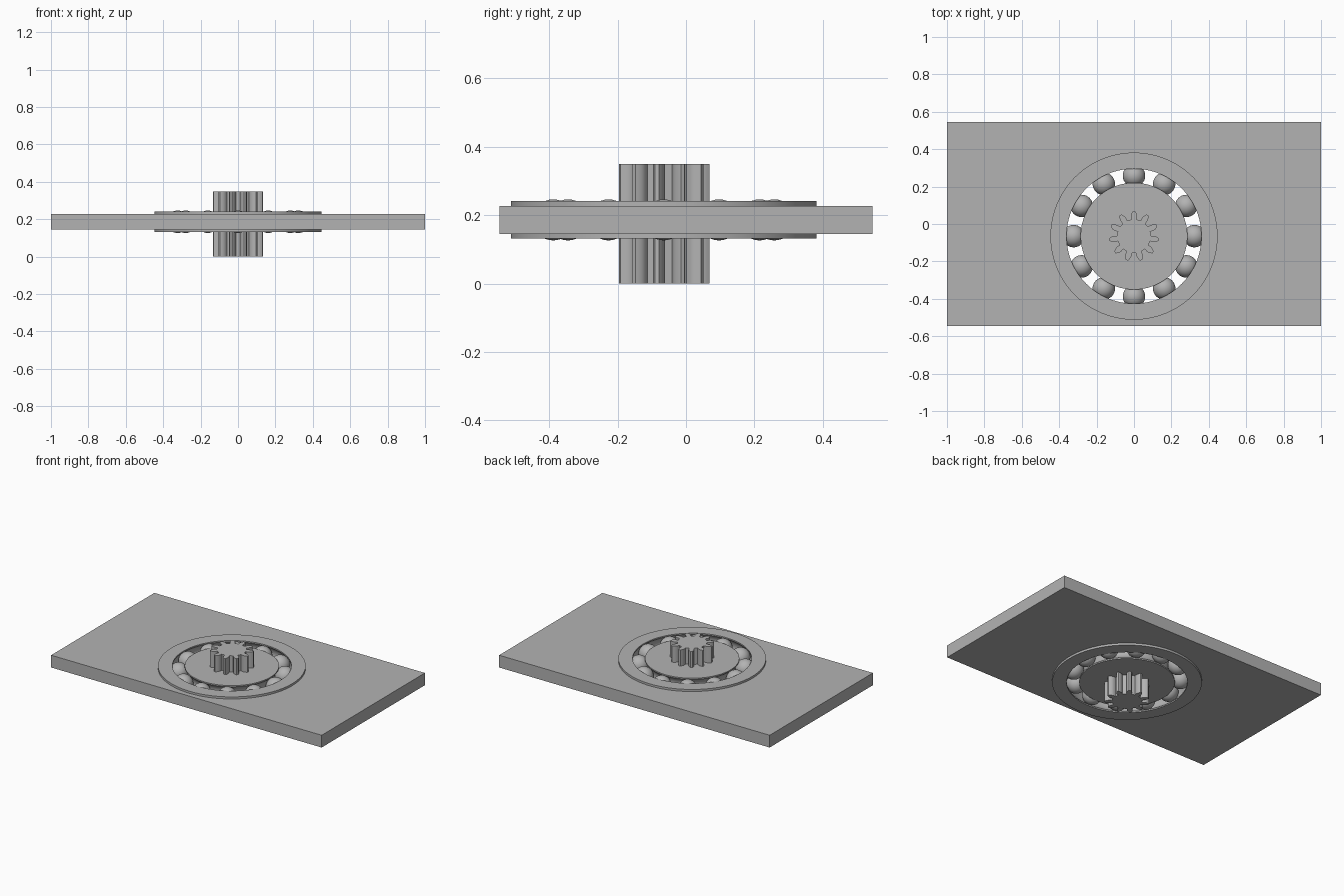
import bpy, bmesh
from math import pi, sin, cos, tan, acos, asin, radians

if "Cube" in bpy.data.objects:
    bpy.data.objects.remove(bpy.data.objects["Cube"])

CENTRE = (0, -0.065)      # bearing axis
MID = 0.186               # mid height of plate and bearing
HALF = 0.055              # half height of the races
ORBIT, BALL = 0.323, 0.06
GAP = 0.0375              # half the space between the races

steel = bpy.data.materials.new("grey steel")
steel.use_nodes = True
steel.diffuse_color = (0.45, 0.45, 0.45, 1)
steel.node_tree.nodes["Principled BSDF"].inputs["Base Color"].default_value = (0.45, 0.45, 0.45, 1)


def finish(obj, name, smooth=True):
    obj.name = obj.data.name = name
    obj.data.materials.clear()
    obj.data.materials.append(steel)
    bpy.ops.object.select_all(action='DESELECT')
    obj.select_set(True)
    bpy.context.view_layer.objects.active = obj
    if smooth:
        bpy.ops.object.shade_smooth_by_angle(angle=radians(30))
    return obj


def from_bmesh(bm, name, location):
    bmesh.ops.recalc_face_normals(bm, faces=bm.faces)
    mesh = bpy.data.meshes.new(name)
    bm.to_mesh(mesh)
    bm.free()
    obj = bpy.data.objects.new(name, mesh)
    obj.location = location
    bpy.context.collection.objects.link(obj)
    return finish(obj, name)


def lathe(name, profile, closed):
    """Spin a (radius, height) profile around the bearing axis."""
    bm = bmesh.new()
    verts = [bm.verts.new((r, 0, z)) for r, z in profile]
    edges = [bm.edges.new(pair) for pair in zip(verts, verts[1:])]
    if closed:
        edges.append(bm.edges.new((verts[-1], verts[0])))
    bmesh.ops.spin(bm, geom=verts + edges, axis=(0, 0, 1), cent=(0, 0, 0),
                   angle=2 * pi, steps=96, use_merge=True)
    bmesh.ops.remove_doubles(bm, verts=bm.verts, dist=1e-5)
    return from_bmesh(bm, name, (*CENTRE, MID))


def groove(side):
    """Race profile from top to bottom, with an arc that cradles the balls."""
    reach = acos(GAP / BALL)
    arc = [(reach * (1 - i / 6)) for i in range(13)]
    edge = ORBIT + side * GAP
    return ([(edge, HALF)]
            + [(ORBIT + side * BALL * cos(a), BALL * sin(a)) for a in arc]
            + [(edge, -HALF)])


# Mounting plate with a round bore
bpy.ops.mesh.primitive_cube_add(size=1, location=(0, 0, MID))
plate = bpy.context.object
plate.scale = (2, 1.09, 0.082)
bpy.ops.object.transform_apply(location=False, rotation=False, scale=True)
bpy.ops.mesh.primitive_cylinder_add(vertices=96, radius=0.44, depth=1, location=(*CENTRE, MID))
cutter = bpy.context.object
cutter.hide_render = True
bore = plate.modifiers.new("bore", 'BOOLEAN')
bore.operation = 'DIFFERENCE'
bore.solver = 'EXACT'
bore.object = cutter
finish(plate, "mounting_plate")
bpy.ops.object.modifier_apply(modifier="bore")
bpy.data.objects.remove(cutter)

# Bearing races
lathe("outer_race", [(0.447, HALF)] + groove(1) + [(0.447, -HALF)], True)
lathe("inner_race", [(0, HALF)] + groove(-1) + [(0, -HALF)], False)

# Bearing balls
for i in range(12):
    a = i * pi / 6
    bpy.ops.mesh.primitive_uv_sphere_add(
        segments=32, ring_count=16, radius=BALL,
        location=(CENTRE[0] + ORBIT * cos(a), CENTRE[1] + ORBIT * sin(a), MID))
    finish(bpy.context.object, f"bearing_ball_{i + 1}")

# Pinion shaft: involute teeth extruded through the bearing
TEETH, TIP, ROOT, PITCH, HEIGHT = 11, 0.134, 0.09, 0.113, 0.349
BASE = PITCH * cos(radians(20))


def involute(r):
    a = acos(min(1, BASE / r))
    return tan(a) - a


flank = []
for i in range(7):
    r = ROOT + (TIP - ROOT) * i / 6
    flank.append((r, pi / (2 * TEETH) + involute(PITCH) - involute(r)))
tooth = [(r, -a) for r, a in flank] + [(r, a) for r, a in reversed(flank)]

bm = bmesh.new()
outline = []
for i in range(TEETH):
    turn = pi / 2 + i * 2 * pi / TEETH
    outline += [bm.verts.new((r * cos(turn + a), r * sin(turn + a), 0)) for r, a in tooth]
base = bm.faces.new(outline)
top = bmesh.ops.extrude_face_region(bm, geom=[base], use_keep_orig=True)
bmesh.ops.translate(bm, vec=(0, 0, HEIGHT),
                    verts=[v for v in top["geom"] if isinstance(v, bmesh.types.BMVert)])
from_bmesh(bm, "pinion_shaft", (*CENTRE, 0))
